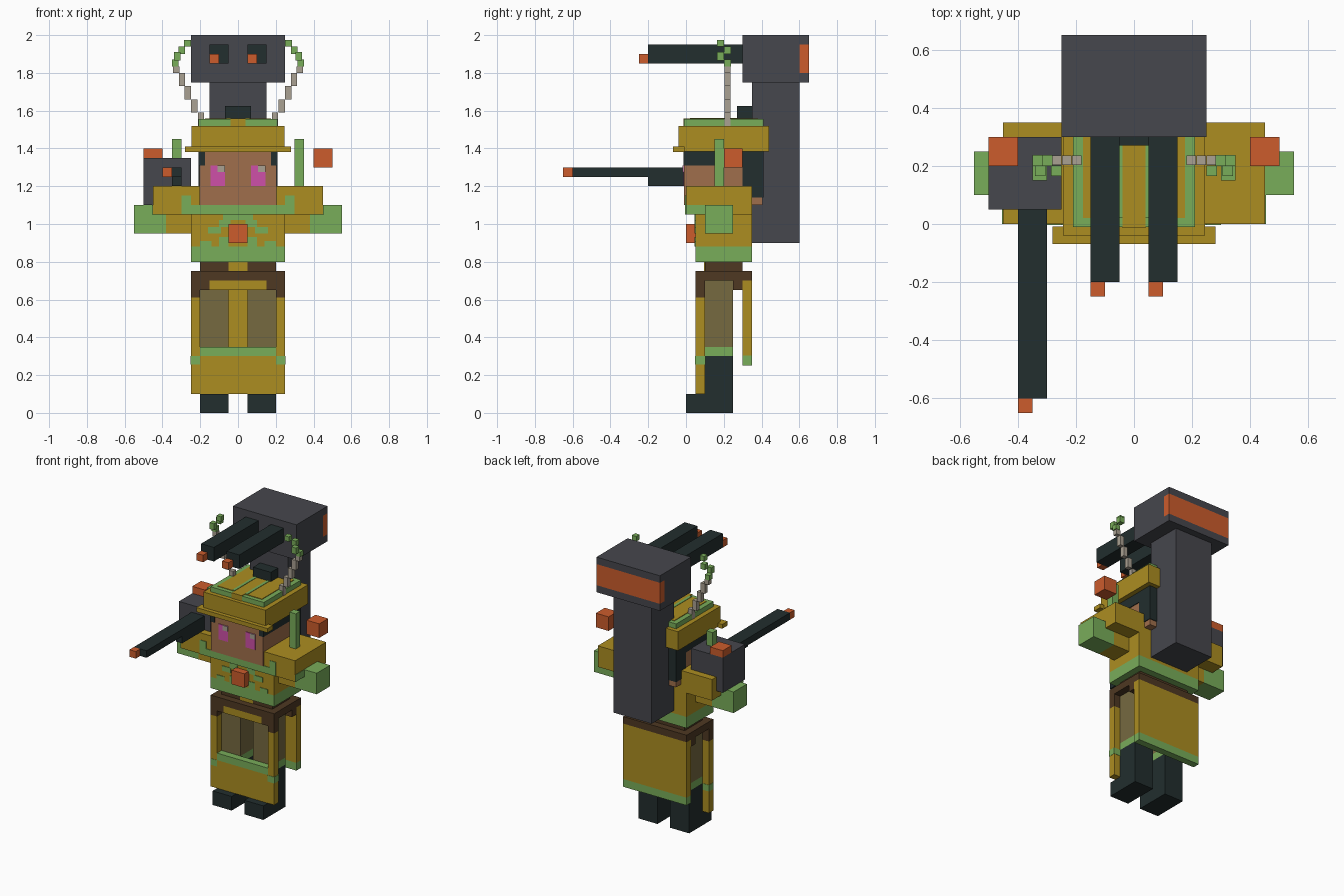
import bpy

if "Cube" in bpy.data.objects:
    bpy.data.objects.remove(bpy.data.objects["Cube"])


def lin(c):
    c /= 255
    return c / 12.92 if c <= 0.04045 else ((c + 0.055) / 1.055) ** 2.4


def mat(name, r, g, b):
    m = bpy.data.materials.new(name)
    m.diffuse_color = (lin(r), lin(g), lin(b), 1)
    m.use_nodes = True
    m.node_tree.nodes["Principled BSDF"].inputs["Base Color"].default_value = m.diffuse_color
    return m


GOLD = mat("ochre", 172, 141, 33)
GREEN = mat("leaf green", 121, 173, 90)
SKIN = mat("skin", 160, 111, 76)
DARK = mat("dark slate", 34, 46, 46)
GREY = mat("gunmetal", 70, 71, 77)
ORANGE = mat("orange", 204, 92, 44)
BROWN = mat("leather brown", 78, 56, 34)
KHAKI = mat("khaki", 118, 106, 64)
PINK = mat("magenta", 207, 80, 168)
STONE = mat("pale stone", 170, 161, 146)

FACES = [(0, 2, 3, 1), (4, 5, 7, 6), (0, 1, 5, 4),
         (2, 6, 7, 3), (0, 4, 6, 2), (1, 3, 7, 5)]


def box(name, m, x, y, z):
    """Axis-aligned box from (min, max) ranges."""
    verts = [(a, b, c) for c in z for b in y for a in x]
    me = bpy.data.meshes.new(name)
    me.from_pydata(verts, [], FACES)
    me.materials.append(m)
    me.update()
    ob = bpy.data.objects.new(name, me)
    bpy.context.collection.objects.link(ob)
    return ob


def pair(name, m, x, y, z):
    """The same box on the right and mirrored on the left."""
    box(name + "_right", m, x, y, z)
    box(name + "_left", m, (-x[1], -x[0]), y, z)


# Legs and boots
pair("boot_toe", DARK, (.05, .20), (0, .10), (0, .10))
pair("boot_shaft", DARK, (.05, .20), (.10, .25), (0, .30))
pair("boot_cuff", GREEN, (.05, .20), (.10, .25), (.30, .35))
pair("leg", KHAKI, (.05, .20), (.10, .25), (.35, .70))

# Front apron: a frame with an opening
F = (.05, .10)
box("apron_lower", GOLD, (-.25, .25), F, (.10, .30))
box("apron_trim", GREEN, (-.20, .20), F, (.30, .35))
pair("apron_trim_end", GREEN, (.20, .252), (.048, .102), (.255, .30))
pair("apron_side", GOLD, (.20, .25), F, (.30, .61))
pair("apron_strap", BROWN, (.20, .25), F, (.61, .70))
pair("apron_corner", BROWN, (.15, .20), F, (.65, .70))
box("apron_top", GOLD, (-.15, .15), F, (.65, .70))

# Rear panel
box("rear_panel", GOLD, (-.25, .25), (.30, .35), (.305, .70))
box("rear_trim", GREEN, (-.25, .25), (.30, .35), (.25, .305))
box("rear_strap", BROWN, (-.25, .25), (.25, .30), (.65, .70))

# Belt and waist
box("belt", BROWN, (-.25, .25), (.05, .35), (.70, .75))
box("waist", BROWN, (-.20, .20), (.10, .30), (.75, .80))
box("waist_buckle", GOLD, (-.05, .05), (.095, .10), (.75, .80))

# Torso with camouflage patches
box("torso_lower", GREEN, (-.25, .25), (.05, .35), (.80, .88))
box("torso", GOLD, (-.25, .25), (.05, .35), (.88, 1.05))
P = (.046, .05)
box("camo_upper", GREEN, (-.08, .08), P, (1.02, 1.05))
pair("camo_diagonal_a", GREEN, (.04, .10), P, (.985, 1.02))
pair("camo_diagonal_b", GREEN, (.09, .16), P, (.95, .985))
pair("camo_diagonal_c", GREEN, (.05, .10), P, (.88, .93))
pair("camo_diagonal_d", GREEN, (.14, .20), P, (.88, .91))
box("chest_box", ORANGE, (-.05, .05), (0, .05), (.90, 1.0))

# Shoulders and arms
box("shoulders", GOLD, (-.45, .45), (0, .35), (1.05, 1.20))
box("collar_trim", GREEN, (-.30, .30), (-.004, 0), (1.05, 1.10))
pair("shoulder_patch", GREEN, (.25, .30), (-.004, 0), (1.10, 1.15))
pair("shoulder_end_trim", GREEN, (.45, .454), (0, .10), (1.05, 1.10))
pair("upper_arm", GOLD, (.25, .38), (.10, .25), (.95, 1.05))
pair("forearm", GREEN, (.38, .55), (.10, .25), (.95, 1.10))

# Head, hair and eyes
box("head", SKIN, (-.205, .205), (-.01, .405), (1.10, 1.39))
pair("side_hair", DARK, (.175, .21), (-.014, .30), (1.31, 1.385))
box("back_hair", DARK, (-.21, .21), (.30, .41), (1.14, 1.385))
for side, x in (("left", -.145), ("right", .07)):
    box("eye_" + side, PINK, (x, x + .075), (-.014, -.01), (1.20, 1.31))
    box("eye_glint_" + side, STONE, (x + .037, x + .075), (-.018, -.014), (1.275, 1.31))

# Helmet
box("helmet", GOLD, (-.245, .245), (-.04, .44), (1.385, 1.52))
box("helmet_brim", GOLD, (-.28, .28), (-.068, -.008), (1.38, 1.41))
box("helmet_crown", GREEN, (-.21, .21), (-.01, .41), (1.52, 1.555))
box("crown_panel", GOLD, (-.175, .175), (.02, .38), (1.555, 1.559))
box("crown_stripe", GOLD, (-.04, .04), (-.014, .02), (1.52, 1.559))
pair("crown_inlay", GREEN, (.04, .06), (.02, .38), (1.559, 1.562))

# Tower on the back
box("tower_bracket", DARK, (-.07, .07), (.27, .35), (1.52, 1.625))
box("tower_column", GREY, (-.15, .15), (.35, .60), (.90, 1.75))
box("tower_head", GREY, (-.25, .25), (.30, .60), (1.75, 2.0))
box("tower_back_low", GREY, (-.25, .25), (.60, .65), (1.75, 1.80))
box("tower_stripe", ORANGE, (-.25, .25), (.60, .65), (1.80, 1.95))
box("tower_back_high", GREY, (-.25, .25), (.60, .65), (1.95, 2.0))
pair("tower_barrel", DARK, (.05, .15), (-.20, .30), (1.85, 1.95))
for side, x in (("left", -.15), ("right", .05)):
    box("tower_muzzle_" + side, ORANGE, (x, x + .05), (-.25, -.20), (1.85, 1.90))

# Shoulder gun
box("gun_body", GREY, (-.50, -.25), (.05, .30), (1.10, 1.35))
box("gun_barrel", DARK, (-.40, -.30), (-.60, .05), (1.25, 1.30))
box("gun_underbarrel", DARK, (-.35, -.30), (-.20, .05), (1.20, 1.25))
box("gun_muzzle", ORANGE, (-.40, -.35), (-.65, -.60), (1.25, 1.30))
box("gun_lamp", ORANGE, (-.50, -.40), (.20, .30), (1.35, 1.40))
box("floating_lamp", ORANGE, (.40, .50), (.20, .30), (1.30, 1.40))
pair("shoulder_pole", GREEN, (.30, .35), (.15, .20), (1.20, 1.45))

# Curved antlers made of small blocks, leafy at the tips
stems = [(.18, 1.52, 1.59), (.215, 1.59, 1.66), (.25, 1.66, 1.73),
         (.28, 1.73, 1.80), (.31, 1.80, 1.835)]
for i, (x, z0, z1) in enumerate(stems):
    pair(f"antler_stem_{i}", STONE, (x, x + .033), (.203, .235), (z0, z1))
leaves = [(.315, .20, 1.835, 1.87), (.305, .165, 1.865, 1.91),
          (.28, .20, 1.90, 1.94), (.25, .165, 1.94, 1.975)]
for i, (x, y, z0, z1) in enumerate(leaves):
    pair(f"antler_leaf_{i}", GREEN, (x, x + .035), (y, y + .037), (z0, z1))
